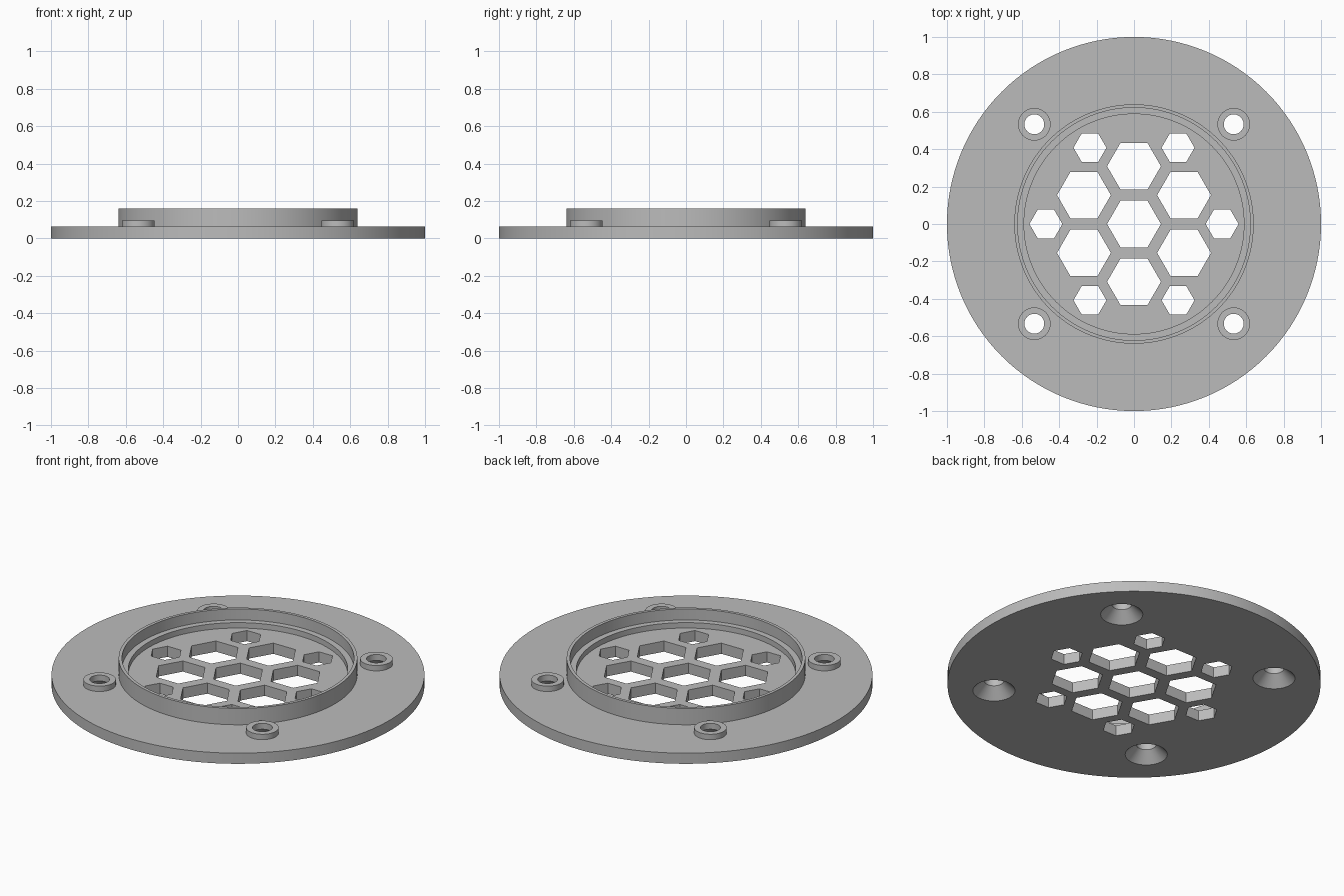
import bpy
import bmesh
from math import cos, sin, pi, radians
from mathutils import Matrix

cube = bpy.data.objects.get("Cube")
if cube:
    bpy.data.objects.remove(cube, do_unlink=True)

PLATE_TOP = 0.063
STEP_TOP = 0.095
RIM_TOP = 0.16
SCREW_OFFSET = 0.533
SCREW_RADIUS = 0.053

grey = bpy.data.materials.new("plain grey")
grey.use_nodes = True
grey.diffuse_color = (0.5, 0.5, 0.5, 1)
grey.node_tree.nodes["Principled BSDF"].inputs["Base Color"].default_value = grey.diffuse_color


def add_lathe(bm, profile, sides, centre=(0, 0), closed=True):
    """Revolve (radius, z) points about a vertical axis; open profiles get end caps."""
    rings = []
    for r, z in profile:
        rings.append([bm.verts.new((centre[0] + r * cos(2 * pi * i / sides),
                                    centre[1] + r * sin(2 * pi * i / sides), z))
                      for i in range(sides)])
    pairs = list(zip(rings, rings[1:]))
    if closed:
        pairs.append((rings[-1], rings[0]))
    else:
        bm.faces.new(rings[0])
        bm.faces.new(rings[-1])
    for a, b in pairs:
        for i in range(sides):
            j = (i + 1) % sides
            bm.faces.new((a[i], a[j], b[j], b[i]))


def finish(name, bm):
    bmesh.ops.recalc_face_normals(bm, faces=bm.faces[:])
    mesh = bpy.data.meshes.new(name)
    bm.to_mesh(mesh)
    bm.free()
    mesh.materials.append(grey)
    obj = bpy.data.objects.new(name, mesh)
    bpy.context.collection.objects.link(obj)
    return obj


def smooth(obj):
    bpy.ops.object.select_all(action='DESELECT')
    obj.select_set(True)
    bpy.context.view_layer.objects.active = obj
    bpy.ops.object.shade_smooth_by_angle(angle=radians(30))


def hex_ring(distance, start):
    return [(distance * cos(start + k * pi / 3), distance * sin(start + k * pi / 3))
            for k in range(6)]


screws = [(sx * SCREW_OFFSET, sy * SCREW_OFFSET) for sx in (-1, 1) for sy in (-1, 1)]

# Round base plate
bm = bmesh.new()
add_lathe(bm, [(1, 0), (1, PLATE_TOP)], 128, closed=False)
plate = finish("base_plate", bm)

# Cutter: honeycomb openings and countersunk screw holes
bm = bmesh.new()
for centre in [(0, 0)] + hex_ring(0.309, pi / 6):
    add_lathe(bm, [(0.144, -0.1), (0.144, 0.2)], 6, centre, closed=False)
for centre in hex_ring(0.471, 0):
    add_lathe(bm, [(0.088, -0.1), (0.088, 0.2)], 6, centre, closed=False)
for centre in screws:
    add_lathe(bm, [(0.133, -0.02), (SCREW_RADIUS, 0.06), (SCREW_RADIUS, 0.2)],
              48, centre, closed=False)
cutter = finish("hole_cutter", bm)
cutter.hide_render = True

cut = plate.modifiers.new("holes", 'BOOLEAN')
cut.operation = 'DIFFERENCE'
cut.solver = 'EXACT'
cut.object = cutter
bpy.context.view_layer.objects.active = plate
bpy.ops.object.modifier_apply(modifier=cut.name)
bpy.data.objects.remove(cutter, do_unlink=True)
smooth(plate)

# Raised collar with an inner ledge
bm = bmesh.new()
add_lathe(bm, [(0.64, PLATE_TOP), (0.64, RIM_TOP), (0.622, RIM_TOP),
               (0.622, STEP_TOP), (0.588, STEP_TOP), (0.588, PLATE_TOP)], 128)
smooth(finish("stepped_collar", bm))

# Bosses around the screw holes
for i, centre in enumerate(screws):
    bm = bmesh.new()
    add_lathe(bm, [(0.087, PLATE_TOP), (0.087, STEP_TOP),
                   (SCREW_RADIUS, STEP_TOP), (SCREW_RADIUS, PLATE_TOP)], 48, centre)
    smooth(finish(f"screw_boss_{i + 1}", bm))
